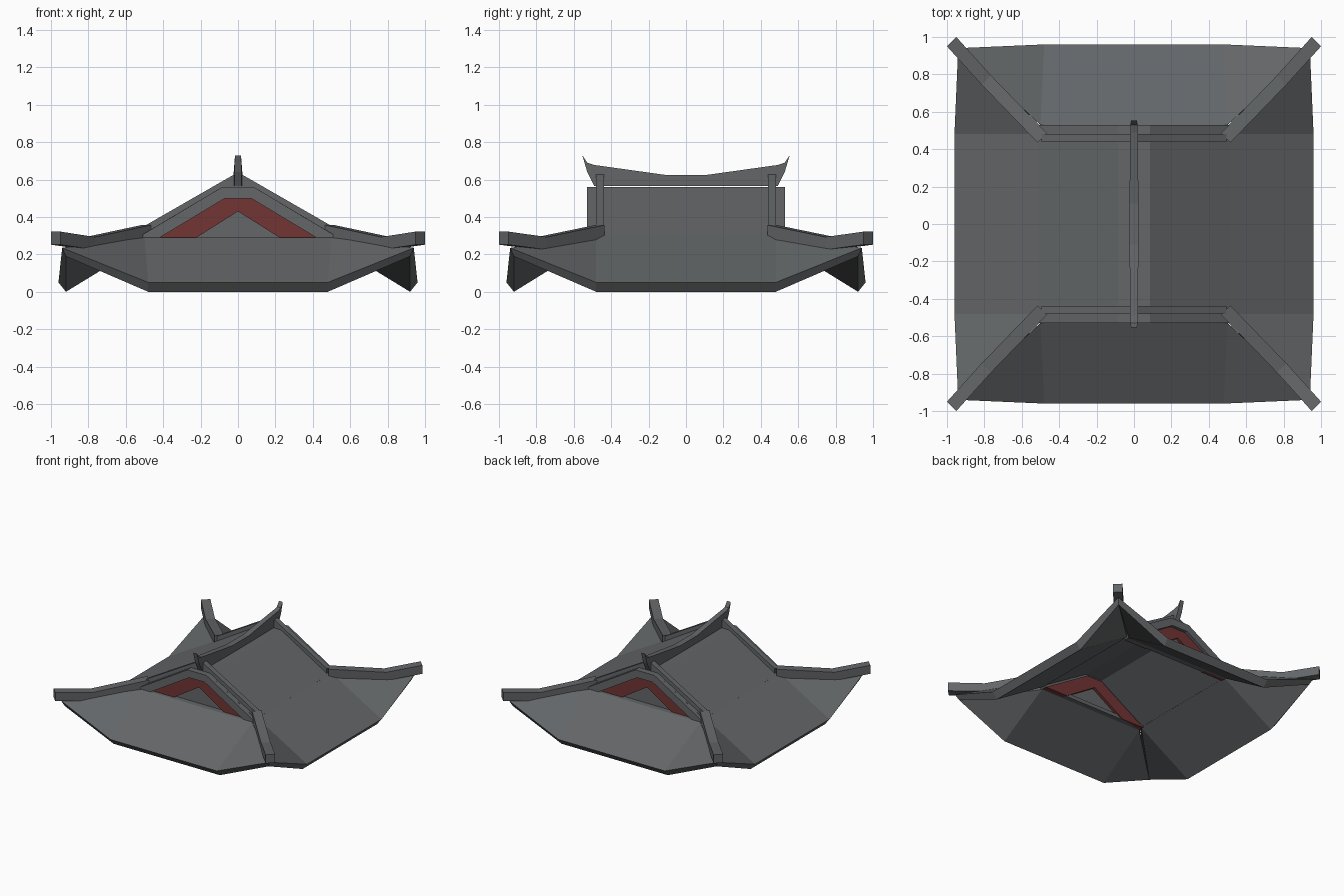
import bpy
import bmesh

cube = bpy.data.objects.get("Cube")
if cube:
    bpy.data.objects.remove(cube, do_unlink=True)


def material(name, rgb):
    m = bpy.data.materials.new(name)
    m.use_nodes = True
    m.diffuse_color = (*rgb, 1)
    m.node_tree.nodes["Principled BSDF"].inputs["Base Color"].default_value = (*rgb, 1)
    return m


GREY = material("slate grey", (0.125, 0.133, 0.138))
RED = material("dull red", (0.165, 0.036, 0.034))


def finish(name, bm, mat, mirror):
    """Turn a bmesh into an object mirrored about the chosen axes."""
    bmesh.ops.recalc_face_normals(bm, faces=bm.faces)
    mesh = bpy.data.meshes.new(name)
    bm.to_mesh(mesh)
    bm.free()
    mesh.materials.append(mat)
    obj = bpy.data.objects.new(name, mesh)
    bpy.context.collection.objects.link(obj)
    mod = obj.modifiers.new("Mirror", "MIRROR")
    mod.use_axis = ("X" in mirror, "Y" in mirror, False)
    mod.use_clip = True
    mod.merge_threshold = 0.0005


def shell(name, top, bottom, polys, mat):
    """Solid panel: top and bottom polygons joined by a skirt, one quarter."""
    bm = bmesh.new()
    t = [bm.verts.new(p) for p in top]
    b = [bm.verts.new(p) for p in bottom]
    for poly in polys:
        bm.faces.new([t[i] for i in poly])
        bm.faces.new([b[i] for i in reversed(poly)])
    n = len(t)
    for i in range(n - 1):          # the last edge lies on the mirror plane
        bm.faces.new([t[i], b[i], b[i + 1], t[i + 1]])
    finish(name, bm, mat, "XY")


def prism(name, profile, lo, hi, mat, mirror="XY"):
    """Extrude a half profile (x, z) from y = lo to y = hi.

    The first and last profile points lie on the x = 0 mirror plane."""
    bm = bmesh.new()
    a = [bm.verts.new((x, lo, z)) for x, z in profile]
    b = [bm.verts.new((x, hi, z)) for x, z in profile]
    caps = [bm.faces.new(a)] + ([bm.faces.new(b)] if hi != 0 else [])
    n = len(a)
    for i in range(n):
        j = (i + 1) % n
        if profile[i][0] or profile[j][0]:
            bm.faces.new([a[i], a[j], b[j], b[i]])
    bmesh.ops.triangulate(bm, faces=caps)
    finish(name, bm, mat, mirror)


# Lower hipped skirt: front/back slopes and side slopes with lifted corners
shell("end_slope",
      [(0, -.96, .05), (.48, -.96, .05), (.94, -.94, .235), (.5, -.53, .29), (0, -.53, .29)],
      [(0, -.92, 0), (.48, -.92, 0), (.92, -.92, .19), (.47, -.5, .26), (0, -.5, .26)],
      [(0, 1, 3, 4), (1, 2, 3)], GREY)
shell("side_slope",
      [(.96, 0, .05), (.96, -.48, .05), (.94, -.94, .235), (.5, -.48, .312), (.5, 0, .312)],
      [(.92, 0, 0), (.92, -.48, 0), (.92, -.92, .19), (.47, -.48, .275), (.47, 0, .275)],
      [(0, 1, 3, 4), (1, 2, 3)], GREY)

# Upper gabled roof with a narrow flat crown
prism("upper_roof",
      [(0, .56), (.085, .56), (.51, .307), (.48, .275), (.075, .52), (0, .52)],
      -.5, 0, GREY)
prism("gable_edge",
      [(0, .56), (.085, .56), (.52, .30), (.5, .28), (.435, .28), (.07, .5), (0, .5)],
      -.53, -.465, GREY)

# Gable infill: ledge, wall and red board
prism("gable_ledge", [(0, .29), (.5, .29), (.47, .26), (0, .26)], -.53, -.46, GREY)
prism("gable_wall", [(0, .5), (.07, .5), (.45, .27), (0, .27)], -.485, -.475, GREY)
prism("gable_board",
      [(0, .505), (.07, .505), (.47, .26), (.27, .26), (0, .43)],
      -.505, -.452, RED)

# Raised ridges running down the gable slopes
prism("gable_ridge",
      [(0, .637), (.03, .622), (.495, .355), (.495, .29), (.085, .545), (0, .545)],
      -.482, -.438, GREY)

# Corner ridges curling upward at the tips
bm = bmesh.new()
rings = []
for x, y, low, high in [(.49, -.46, .285, .357), (.79, -.77, .225, .293),
                        (.975, -.975, .252, .322)]:
    w = .025
    rings.append([bm.verts.new(p) for p in
                  [(x - w, y - w, low), (x + w, y + w, low),
                   (x + w, y + w, high), (x - w, y - w, high)]])
for r, s in zip(rings, rings[1:]):
    for i in range(4):
        j = (i + 1) % 4
        bm.faces.new([r[i], r[j], s[j], s[i]])
bm.faces.new(rings[0])
bm.faces.new(rings[-1])
finish("corner_ridge", bm, GREY, "XY")

# Main ridge with flared ends: strips of low and high points along y
bm = bmesh.new()
strip = [(0, .565, .625, .024), (-.11, .565, .625, .024),
         (-.49, .565, .678, .02), (-.528, .64, .69, .018), (-.553, .725, .728, .017)]
rings = [[bm.verts.new(p) for p in
          [(-w, y, low), (w, y, low), (w, y, high), (-w, y, high)]]
         for y, low, high, w in strip]
for r, s in zip(rings, rings[1:]):
    for i in range(4):
        j = (i + 1) % 4
        bm.faces.new([r[i], r[j], s[j], s[i]])
bm.faces.new(rings[-1])
finish("main_ridge", bm, GREY, "Y")
